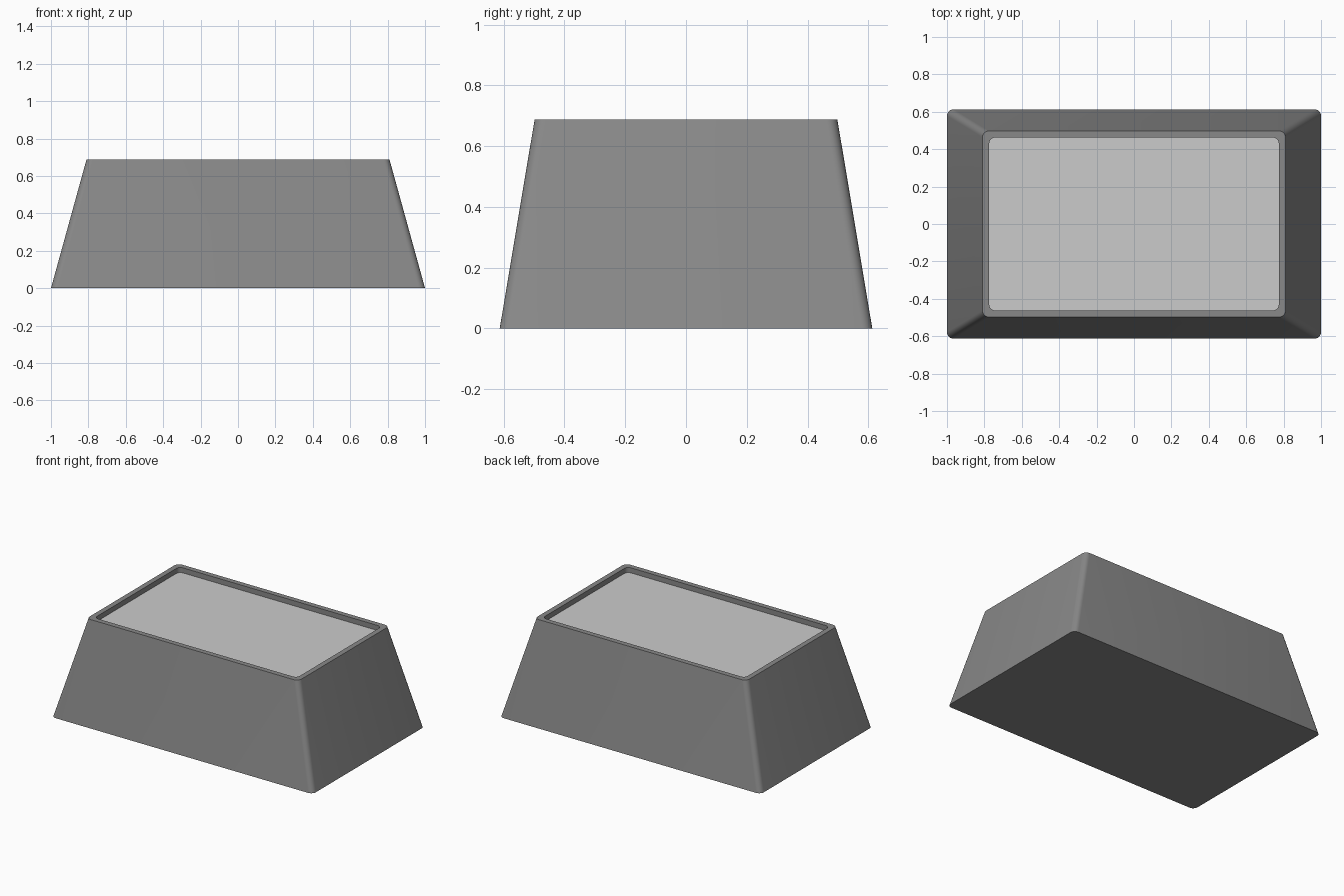
import bpy, bmesh, math

if "Cube" in bpy.data.objects:
    bpy.data.objects.remove(bpy.data.objects["Cube"])


def rounded_ring(bm, hx, hy, r, z, seg=6):
    ring = []
    for i, (sx, sy) in enumerate([(1, 1), (-1, 1), (-1, -1), (1, -1)]):
        for k in range(seg + 1):
            a = math.pi / 2 * (i + k / seg)
            ring.append(bm.verts.new((sx * (hx - r) + r * math.cos(a),
                                      sy * (hy - r) + r * math.sin(a), z)))
    return ring


def loft(name, sections, shade, cap_bottom=True, cap_top=True):
    bm = bmesh.new()
    rings = [rounded_ring(bm, *s) for s in sections]
    for a, b in zip(rings, rings[1:]):
        for i in range(len(a)):
            j = (i + 1) % len(a)
            bm.faces.new((a[i], a[j], b[j], b[i]))
    if cap_bottom:
        bm.faces.new(rings[0][::-1])
    if cap_top:
        bm.faces.new(rings[-1])
    mesh = bpy.data.meshes.new(name)
    bm.to_mesh(mesh)
    bm.free()
    obj = bpy.data.objects.new(name, mesh)
    bpy.context.collection.objects.link(obj)
    if shade:
        mat = bpy.data.materials.new(name + "_grey")
        mat.diffuse_color = (*[shade] * 3, 1)
        mat.use_nodes = True
        mat.node_tree.nodes["Principled BSDF"].inputs["Base Color"].default_value = mat.diffuse_color
        mesh.materials.append(mat)
    bpy.ops.object.select_all(action='DESELECT')
    obj.select_set(True)
    bpy.context.view_layer.objects.active = obj
    bpy.ops.object.shade_smooth_by_angle(angle=math.radians(30))
    return obj


TOP, FLOOR = 0.688, 0.653

# Tapered body with a raised rim around the recess
loft("tapered_body", [(1.0, 0.613, 0.035, 0),
                      (0.81, 0.498, 0.035, TOP),
                      (0.774, 0.462, 0.03, TOP),
                      (0.774, 0.462, 0.03, FLOOR)], 0.25, cap_top=False)

# Lighter panel filling the recess floor
bm_panel = loft("recess_panel", [(0.774, 0.462, 0.03, FLOOR)], None, cap_bottom=False)
